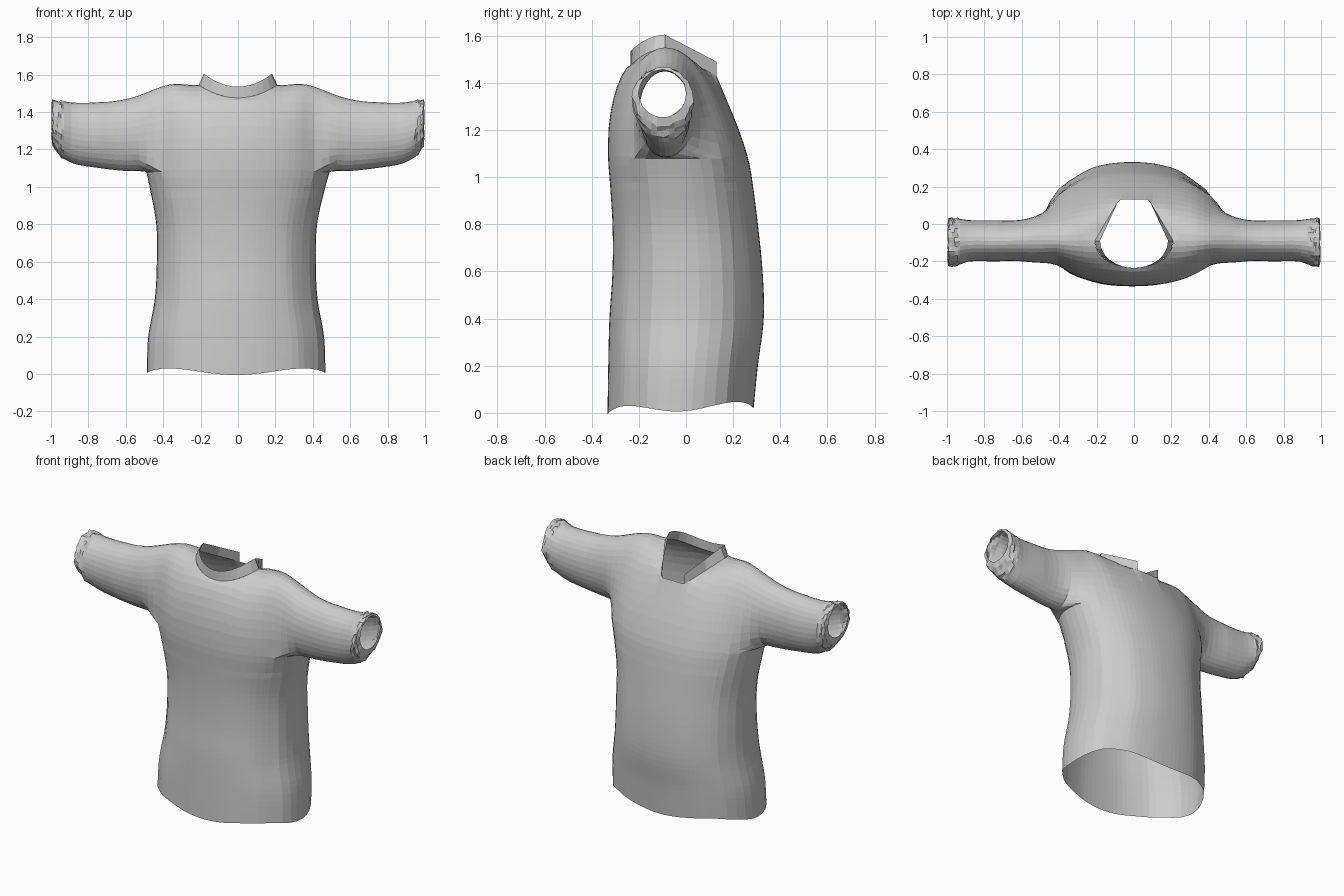
import bpy, bmesh, math, random
from mathutils import Vector

if "Cube" in bpy.data.objects:
    bpy.data.objects.remove(bpy.data.objects["Cube"])

random.seed(4)
ARMPIT = 1.08
MID_Y = -0.09          # shoulder line and sleeve axis
NCOL, NSIDE = 25, 7    # front/back columns, side panel points
POWER = 2.25           # roundness of the body cross-section


def spline(table, x):
    """Smooth (Catmull-Rom style) interpolation of rows (x, values...)."""
    x = min(max(x, table[0][0]), table[-1][0])
    n = len(table)
    i = max(k for k in range(n - 1) if table[k][0] <= x)
    p1, p2 = table[i], table[i + 1]
    p0, p3 = table[max(i - 1, 0)], table[min(i + 2, n - 1)]
    h = p2[0] - p1[0]
    t = (x - p1[0]) / h
    out = []
    for k in range(1, len(p1)):
        m1 = (p2[k] - p0[k]) / (p2[0] - p0[0]) * h
        m2 = (p3[k] - p1[k]) / (p3[0] - p1[0]) * h
        out.append((2*t**3 - 3*t**2 + 1) * p1[k] + (t**3 - 2*t**2 + t) * m1
                   + (3*t**2 - 2*t**3) * p2[k] + (t**3 - t**2) * m2)
    return out


# z, half width, front y, back y
BODY = [(0, .478, -.333, .285), (.2, .47, -.33, .305), (.4, .435, -.325, .33),
        (.6, .425, -.312, .325), (.8, .43, -.312, .305), (1.0, .47, -.325, .28),
        (1.08, .49, -.334, .268)]
# |x|, shoulder height
SHOULDER = [(0, 1.58), (.14, 1.57), (.2, 1.55), (.26, 1.547), (.33, 1.557), (.41, 1.54)]
# |x|, bottom z, top z, front y, back y
SLEEVE = [(.50, 1.085, 1.50, -.215, .05), (.60, 1.085, 1.47, -.2, .022),
          (.75, 1.102, 1.452, -.2, .02), (.88, 1.125, 1.45, -.2, .02),
          (.95, 1.165, 1.46, -.222, .03), (.99, 1.22, 1.463, -.225, .03)]


def neck_radius(a, width):
    """Neckline radius: round in front, straight edges meeting a flat back."""
    c, s = abs(math.cos(a)), math.sin(a)
    if s <= 0:
        return 1 / math.hypot(c / width, s / .145)
    side = width / (c + (width - .08) / .22 * s)
    return min(side, .22 / s)


def collar_point(a, top):
    r = neck_radius(a, .182 if top else .21)
    dy = r * math.sin(a)
    z = 1.605 - (.115 * dy / .22 if dy > 0 else 3.3 * dy * dy)
    return Vector((r * math.cos(a), MID_Y + dy, z if top else z - .06))


def finish(bm, name):
    bmesh.ops.recalc_face_normals(bm, faces=bm.faces[:])
    mesh = bpy.data.meshes.new(name)
    bm.to_mesh(mesh)
    bm.free()
    ob = bpy.data.objects.new(name, mesh)
    bpy.context.collection.objects.link(ob)
    return ob


def bridge(bm, a, b, closed=True):
    n = len(a)
    for i in range(n if closed else n - 1):
        j = (i + 1) % n
        bm.faces.new((a[i], a[j], b[j], b[i]))


# Shirt body: stacked rounded cross-sections from hem to armpit
bm = bmesh.new()
half = lambda v: (1 - abs(v) ** POWER) ** (1 / POWER)
cols = [.833 * (2 * i / (NCOL - 1) - 1) for i in range(NCOL)]
edge = half(.833)
sides = [edge * (2 * (k + 1) / (NSIDE + 1) - 1) for k in range(NSIDE)]
unit = ([(c, -half(c)) for c in cols] + [(half(v), v) for v in sides]
        + [(c, half(c)) for c in cols[::-1]] + [(-half(v), v) for v in sides[::-1]])
rings = []
ROWS = 30
for r in range(ROWS + 1):
    ring = []
    for u, v in unit:
        a = math.atan2(v, u)
        hem = .022 - .016 * math.cos(4 * a) + .012 * math.sin(a)
        z = hem + (ARMPIT - hem) * r / ROWS
        w, f, b = spline(BODY, z)
        fade = 1 - (z / ARMPIT) ** 4
        # vertical cloth folds, strongest between the seams
        fold = 1 + .016 * math.sin(13 * a + 1.5 * z) * fade * (1 - abs(v) ** 3) * (1 - abs(u) ** 6)
        ring.append(bm.verts.new((w * u * fold - .01 * fade,
                                  (f + b) / 2 + (b - f) / 2 * v * fold, z)))
    if rings:
        bridge(bm, rings[-1], ring)
    rings.append(ring)
top = rings[-1]

# Yoke: arches from the chest over the shoulders to the back
back0 = NCOL + NSIDE
arches = []
for i in range(NCOL):
    vf, vb = top[i], top[back0 + NCOL - 1 - i]
    height = spline(SHOULDER, abs(vf.co.x))[0] - ARMPIT
    arch = [vf]
    for j in range(1, 24):
        s = j / 12
        t = min(1, math.sin(min(s, 2 - s) * math.pi / 2))
        if s <= 1:
            y = MID_Y + (vf.co.y - MID_Y) * max(0, 1 - t ** 2.5) ** .5
        else:
            y = MID_Y + (vb.co.y - MID_Y) * max(0, 1 - t) ** .45
        arch.append(bm.verts.new((vf.co.x, y, ARMPIT + height * t)))
    arch.append(vb)
    if arches:
        bridge(bm, arches[-1], arch, closed=False)
    arches.append(arch)

# Sleeves: tubes from each armhole, ending in a crinkled, turned-in cuff
armholes = {1: arches[-1] + top[NCOL:back0][::-1], -1: arches[0] + top[back0 + NCOL:]}
xs = [.53 + .04 * k for k in range(11)] + [.945, .96, .975, .99]
for side, loop in armholes.items():
    def tube(x, zb, zt, yf, yb, noise):
        pts = []
        for k in range(len(loop)):
            a = math.radians(225 - 11.25 * k)
            q = 1 + random.uniform(-noise, noise)
            pts.append(Vector((side * (x + random.uniform(-noise, noise) * .08),
                               (yf + yb) / 2 + (yb - yf) / 2 * math.cos(a) * q,
                               (zb + zt) / 2 + (zt - zb) / 2 * math.sin(a) * q)))
        return pts
    sections = [tube(x, *spline(SLEEVE, x), .06 if x > .94 else 0) for x in xs]
    start = [v.co.copy() for v in loop]
    blend = [[p.lerp(q, f) for p, q in zip(start, sections[0])] for f in (.33, .67)]
    cuff = [tube(.996, 1.255, 1.455, -.2, 0, .02)]
    prev = loop
    for pts in blend + sections + cuff:
        ring = [bm.verts.new(p) for p in pts]
        bridge(bm, prev, ring)
        prev = ring

# Neck opening, snapped to the collar line
def neck_polar(co):
    a = math.atan2(co.y - MID_Y, co.x)
    return a, math.hypot(co.x, co.y - MID_Y) / neck_radius(a, .21)

inside = [f for f in bm.faces if f.calc_center_median().z > 1.3
          and neck_polar(f.calc_center_median())[1] < 1]
bmesh.ops.delete(bm, geom=inside, context='FACES')
for v in bm.verts:
    if v.is_boundary and v.co.z > 1.3 and abs(v.co.x) < .35:
        v.co = collar_point(neck_polar(v.co)[0], False)

# Relax the shoulders, and the chest line between the armpits
shoulders = [v for v in bm.verts if not v.is_boundary and v.co.z > 1.16 and abs(v.co.x) < .7]
chest = [v for v in bm.verts if .95 < v.co.z <= 1.2 and abs(v.co.x) < .39]
for verts, times in ((shoulders, 3), (chest, 5)):
    for _ in range(times):
        bmesh.ops.smooth_vert(bm, verts=verts, factor=.5, use_axis_x=True,
                              use_axis_y=True, use_axis_z=True)
finish(bm, "shirt")

# Collar: a thin upright band, curved in front, straight-sided, open at the back
bm = bmesh.new()
corner = math.atan2(.22, .08)
angles = ([-math.pi - corner, -math.pi - .6] + [-math.pi + math.pi * k / 14 for k in range(14)]
          + [0, .6, corner])
angles[0], angles[1] = math.pi - corner, math.pi - .6
low, high = ([bm.verts.new(collar_point(a, t)) for a in angles] for t in (False, True))
bridge(bm, low, high, closed=False)
finish(bm, "collar")
